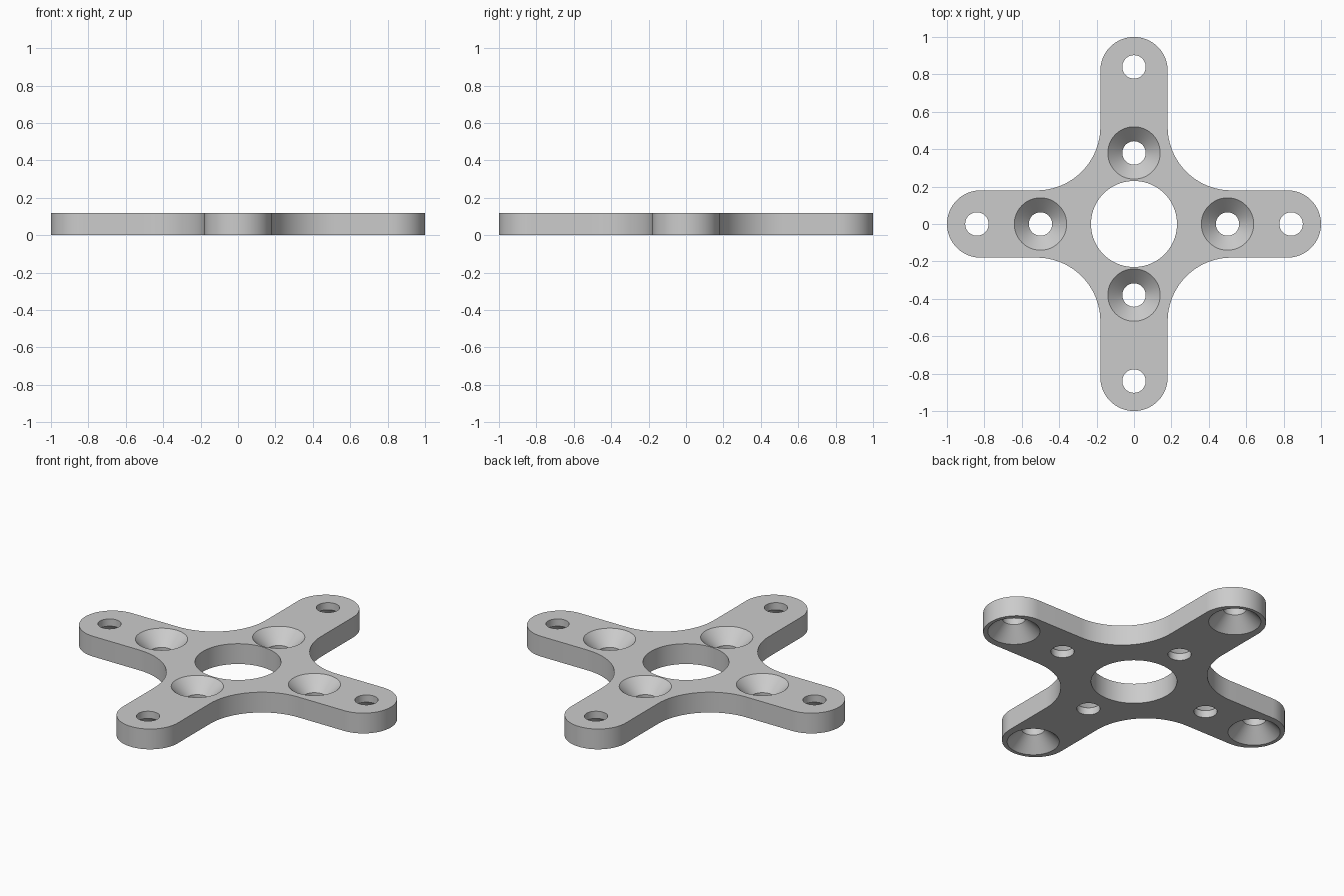
import bpy, bmesh, math

cube = bpy.data.objects.get("Cube")
if cube:
    bpy.data.objects.remove(cube, do_unlink=True)

THICK = 0.12      # plate thickness
HALF = 0.18       # half width of an arm, also the tip radius
FILLET = 0.34     # radius of the inner corners between arms
BORE = 0.0625     # screw hole radius
SINK = 0.14       # countersink mouth radius
DEPTH = SINK - BORE

grey = bpy.data.materials.new("plain grey")
grey.use_nodes = True
colour = (0.6, 0.6, 0.6, 1)
grey.diffuse_color = colour
grey.node_tree.nodes["Principled BSDF"].inputs["Base Color"].default_value = colour


def arc(cx, cy, r, start, end, steps):
    """Points along an arc, angles in degrees."""
    angles = [math.radians(start + (end - start) * i / steps) for i in range(steps + 1)]
    return [(cx + r * math.cos(a), cy + r * math.sin(a)) for a in angles]


def circle(cx, cy, r, steps=64):
    return arc(cx, cy, r, 0, 360, steps)[:-1]


def add_wall(bm, sections):
    """Join stacked closed loops, given as (points, z), into a wall; return its end loops."""
    rings = [[bm.verts.new((x, y, z)) for x, y in pts] for pts, z in sections]
    for low, high in zip(rings, rings[1:]):
        for i in range(len(low)):
            j = (i + 1) % len(low)
            bm.faces.new((low[i], low[j], high[j], high[i]))
    return rings[0], rings[-1]


# Outline: a rounded tip and an inner fillet, turned four times
c = HALF + FILLET
quarter = arc(1 - HALF, 0, HALF, -90, 90, 32) + arc(c, c, FILLET, 270, 180, 24)
outline = []
for turn in range(4):
    co, si = (1, 0, -1, 0)[turn], (0, 1, 0, -1)[turn]
    outline += [(x * co - y * si, x * si + y * co) for x, y in quarter]

bm = bmesh.new()
ends = [add_wall(bm, [(outline, 0), (outline, THICK)])]

# Centre hole
centre = circle(0, 0, 0.23, 96)
ends.append(add_wall(bm, [(centre, 0), (centre, THICK)]))

# Screw holes: inner ones countersunk from the top, tip ones from below
for x, y in ((0.5, 0), (-0.5, 0), (0, 0.38), (0, -0.38)):
    ends.append(add_wall(bm, [(circle(x, y, BORE), 0),
                              (circle(x, y, BORE), THICK - DEPTH),
                              (circle(x, y, SINK), THICK)]))
for x, y in ((0.84, 0), (-0.84, 0), (0, 0.84), (0, -0.84)):
    ends.append(add_wall(bm, [(circle(x, y, SINK), 0),
                              (circle(x, y, BORE), DEPTH),
                              (circle(x, y, BORE), THICK)]))

# Flat bottom and top faces around the holes
for side, up in ((0, -1), (1, 1)):
    edges = [bm.edges.get((ring[i - 1], ring[i]))
             for ring in (e[side] for e in ends) for i in range(len(ring))]
    bmesh.ops.triangle_fill(bm, edges=edges, use_beauty=True, normal=(0, 0, up))
bmesh.ops.recalc_face_normals(bm, faces=bm.faces)

mesh = bpy.data.meshes.new("cross_plate")
bm.to_mesh(mesh)
bm.free()
mesh.materials.append(grey)
plate = bpy.data.objects.new("cross_plate", mesh)
bpy.context.collection.objects.link(plate)

bpy.ops.object.select_all(action='DESELECT')
plate.select_set(True)
bpy.context.view_layer.objects.active = plate
bpy.ops.object.shade_smooth_by_angle(angle=math.radians(30))
